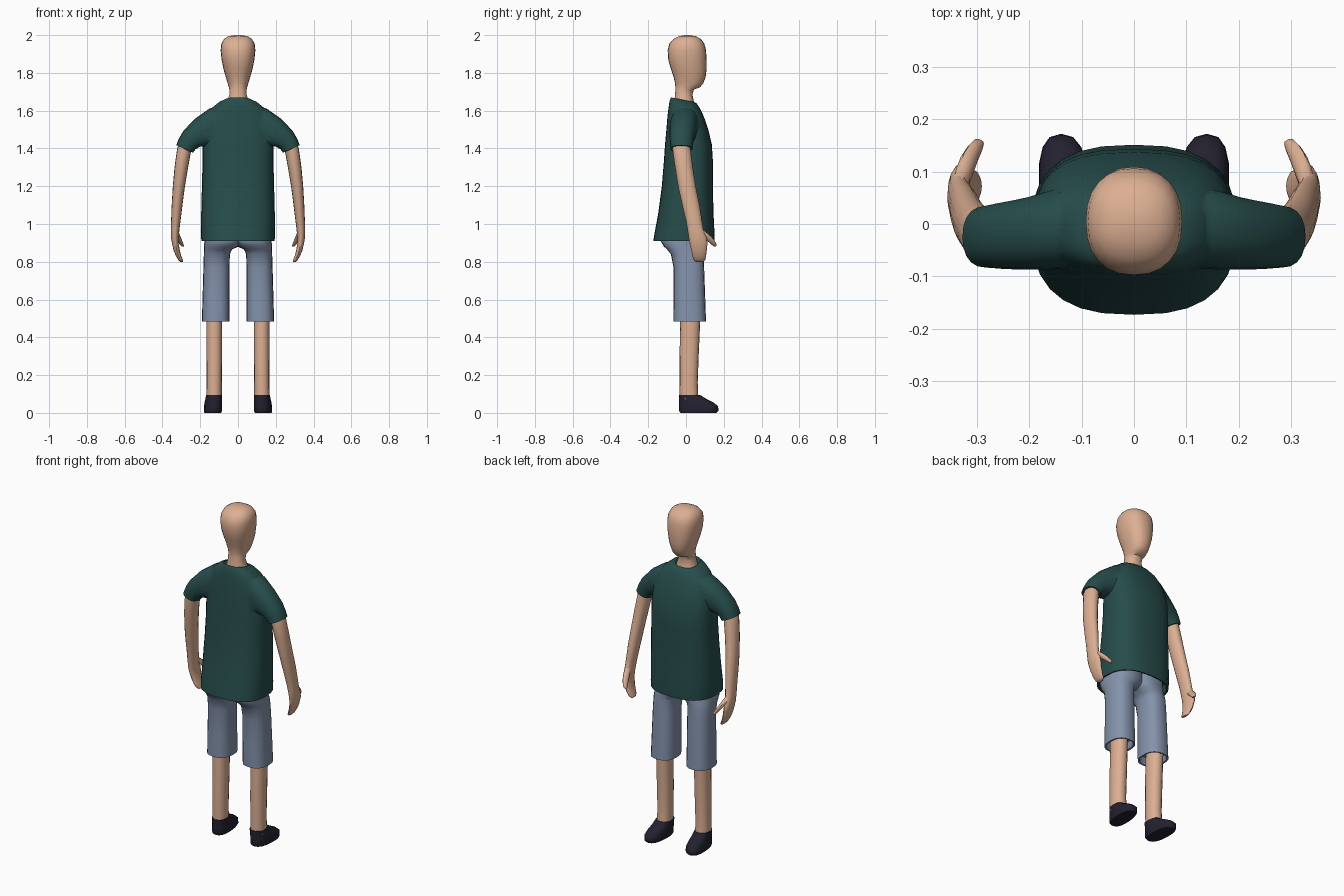
import bpy, bmesh, math
from mathutils import Vector


def material(name, rgb):
    m = bpy.data.materials.new(name)
    m.diffuse_color = (*rgb, 1)
    return m


SKIN = material("skin", (0.72, 0.43, 0.29))
TEAL = material("dark teal cloth", (0.019, 0.073, 0.069))
DENIM = material("faded blue cloth", (0.23, 0.29, 0.41))
DARK = material("dark leather", (0.017, 0.015, 0.028))


def flat(z, x0, x1, y0, y1, tilt=0):
    """Horizontal ring at height z; tilt lowers its +y side."""
    return (x0, z, x1, z, y0, y1, tilt)


def sym(z, x, y0, y1, tilt=0):
    return flat(z, -x, x, y0, y1, tilt)


def loft(name, rings, mat, sides=20, power=2.3, sign=1, shear=0):
    """Skin superellipse rings (two xz end points and a y range) into a closed solid."""
    bm = bmesh.new()
    loops = []
    for x0, z0, x1, z1, y0, y1, tilt in rings:
        loop = []
        for i in range(sides):
            a = 2 * math.pi * i / sides
            c, s = math.cos(a), math.sin(a)
            u = math.copysign(abs(c) ** (2 / power), c)
            v = math.copysign(abs(s) ** (2 / power), s)
            y = (y0 + y1) / 2 + v * (y1 - y0) / 2
            x = (x0 + x1) / 2 + u * (x1 - x0) / 2 + shear * y
            z = (z0 + z1) / 2 + u * (z1 - z0) / 2 - v * tilt
            loop.append(bm.verts.new((sign * x, y, z)))
        loops.append(loop)
    for a, b in zip(loops, loops[1:]):
        for i in range(sides):
            j = (i + 1) % sides
            bm.faces.new((a[i], a[j], b[j], b[i]))
    bm.faces.new(loops[0])
    bm.faces.new(loops[-1])
    bmesh.ops.recalc_face_normals(bm, faces=bm.faces)
    me = bpy.data.meshes.new(name)
    bm.to_mesh(me)
    bm.free()
    me.materials.append(mat)
    ob = bpy.data.objects.new(name, me)
    bpy.context.collection.objects.link(ob)
    return ob


def activate(ob):
    bpy.ops.object.select_all(action='DESELECT')
    ob.select_set(True)
    bpy.context.view_layer.objects.active = ob


def union(base, *others):
    for o in others:
        m = base.modifiers.new("join", 'BOOLEAN')
        m.operation, m.solver, m.object = 'UNION', 'EXACT', o
        activate(base)
        bpy.ops.object.modifier_apply(modifier=m.name)
        bpy.data.objects.remove(o)
    return base


# head and neck
loft("head", [
    sym(1.60, .075, -.07, .055), sym(1.645, .058, -.062, .042), sym(1.685, .046, -.058, .034),
    sym(1.712, .046, -.056, .042), sym(1.722, .048, -.056, .072), sym(1.745, .055, -.058, .092),
    sym(1.78, .065, -.066, .104), sym(1.82, .077, -.080, .109), sym(1.87, .087, -.094, .109),
    sym(1.92, .092, -.097, .106), sym(1.955, .088, -.088, .097), sym(1.98, .074, -.066, .078),
    sym(1.994, .050, -.038, .052), sym(2.0, .018, -.008, .02)], SKIN, 24)

# shirt: torso with a recessed hem, plus two sleeves
torso = loft("shirt", [
    sym(.96, .175, -.145, .13), sym(.912, .185, -.16, .14), sym(.91, .194, -.173, .150),
    sym(.95, .196, -.167, .151), sym(1.05, .195, -.148, .146), sym(1.2, .191, -.128, .142),
    sym(1.32, .188, -.118, .143), sym(1.42, .188, -.111, .137), sym(1.5, .184, -.104, .118),
    sym(1.57, .166, -.098, .094), sym(1.615, .138, -.092, .074, .003),
    sym(1.645, .100, -.087, .056, .006), sym(1.658, .066, -.079, .042, .012),
    sym(1.64, .05, -.065, .03, .012)], TEAL, 28, 2.6)
sleeve = [
    (.06, 1.40, .07, 1.630, -.075, .05, 0), (.12, 1.41, .150, 1.612, -.086, .072, 0),
    (.165, 1.41, .230, 1.556, -.087, .052, 0), (.20, 1.41, .290, 1.492, -.086, .042, 0),
    (.225, 1.395, .313, 1.452, -.084, .037, 0), (.238, 1.378, .327, 1.417, -.083, .034, 0),
    (.249, 1.381, .318, 1.414, -.074, .026, 0), (.245, 1.41, .305, 1.44, -.07, .022, 0)]
union(torso, *[loft("sleeve", sleeve, TEAL, 20, 2.3, s) for s in (1, -1)])

# shorts: two legs merging above the crotch
short_leg = [
    flat(.53, .06, .175, -.05, .09), flat(.487, .055, .182, -.057, .097),
    flat(.485, .045, .191, -.065, .106), flat(.6, .045, .188, -.066, .102),
    flat(.77, .045, .183, -.066, .096), flat(.84, .043, .181, -.080, .093),
    flat(.865, .032, .180, -.100, .092), flat(.882, -.005, .180, -.118, .092),
    flat(.91, -.03, .178, -.135, .092), flat(1.0, -.03, .17, -.12, .092)]
shorts = [loft("shorts", short_leg, DENIM, 20, 2.5, s) for s in (1, -1)]
union(*shorts)

arm = [
    flat(1.45, .24, .30, -.07, .02), flat(1.40, .246, .322, -.072, .024),
    flat(1.30, .264, .336, -.058, .036), flat(1.20, .281, .345, -.042, .052),
    flat(1.10, .294, .351, -.020, .072), flat(1.02, .304, .354, -.001, .084),
    flat(.97, .310, .356, .008, .092), flat(.93, .314, .355, .014, .108),
    flat(.90, .315, .350, .019, .114), flat(.86, .308, .341, .028, .110),
    flat(.83, .300, .328, .034, .106), flat(.81, .292, .316, .040, .102),
    flat(.80, .290, .306, .052, .092)]
thumb = [
    flat(.975, .318, .346, .045, .085), flat(.95, .311, .342, .065, .116),
    flat(.93, .303, .333, .088, .138), flat(.91, .295, .322, .112, .153),
    flat(.893, .288, .310, .132, .163), flat(.882, .286, .299, .145, .160)]
shin = [
    flat(.56, .083, .168, -.03, .078), flat(.48, .084, .167, -.031, .075),
    flat(.3, .084, .167, -.034, .067), flat(.16, .086, .166, -.034, .062),
    flat(.07, .086, .168, -.033, .066)]
shoe = [
    flat(0, .086, .174, -.030, .162), flat(.012, .080, .177, -.037, .172),
    flat(.035, .080, .176, -.038, .170), flat(.055, .081, .174, -.037, .146),
    flat(.075, .083, .170, -.036, .106), flat(.095, .084, .168, -.036, .074)]

# limbs, built on both sides
for s, side in ((1, "right"), (-1, "left")):
    union(loft("arm_" + side, arm, SKIN, 16, 2.1, s), loft("thumb", thumb, SKIN, 10, 2, s))
    loft("lower_leg_" + side, shin, SKIN, 16, 2.2, s)
    loft("shoe_" + side, shoe, DARK, 16, 2.5, s, .06)

# smooth shading with crisp hems
for ob in list(bpy.context.collection.objects):
    activate(ob)
    bpy.ops.object.shade_smooth_by_angle(angle=math.radians(48))
